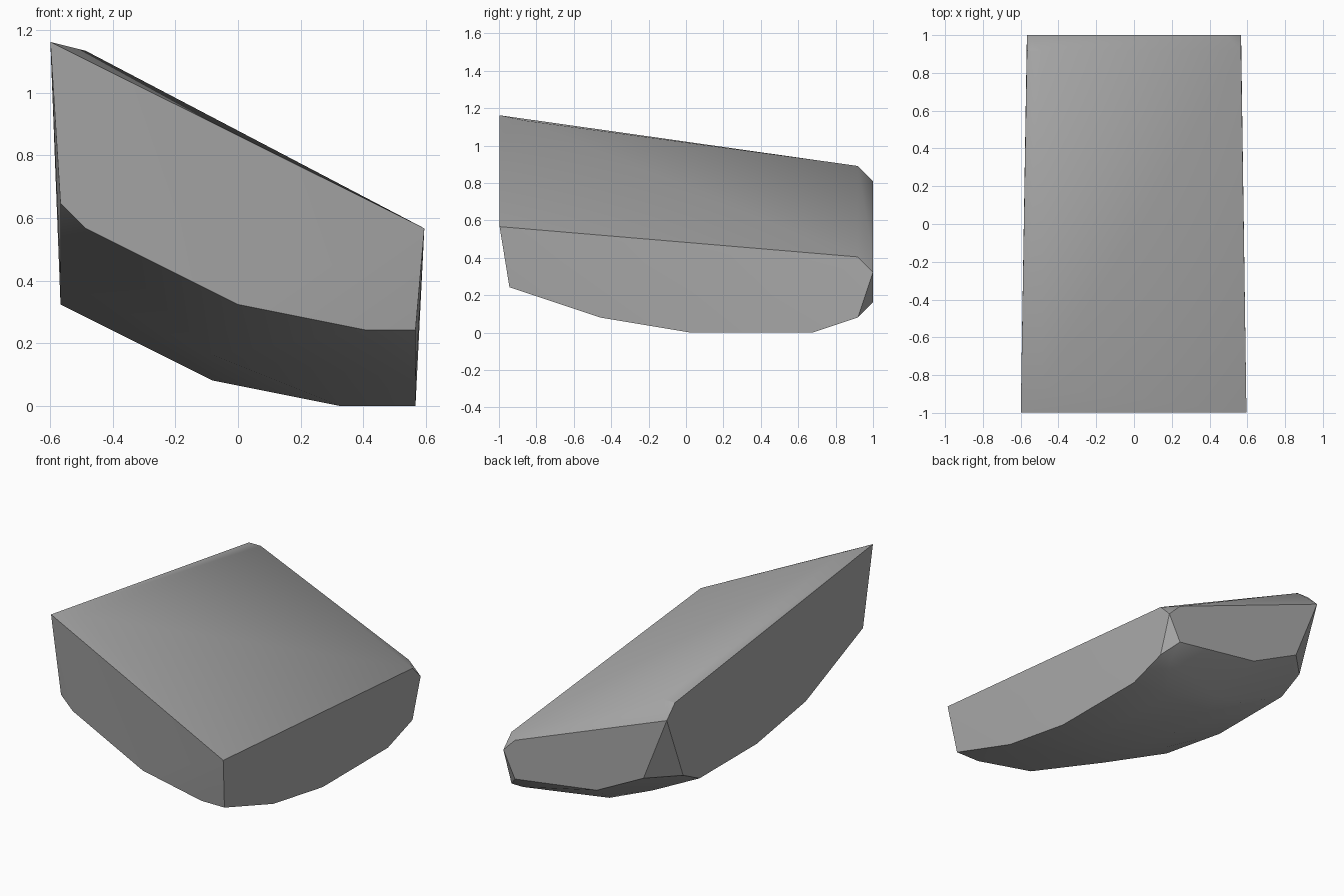
import bpy
import bmesh

# Remove the default object
default_cube = bpy.data.objects.get("Cube")
if default_cube:
    bpy.data.objects.remove(default_cube, do_unlink=True)

# The stone is carved on a regular lattice of this spacing
STEP = 0.081
LEFT, RIGHT = -7, 7          # side planes, in lattice steps across x
BACK, FRONT = 0, 24          # end planes, in lattice steps from the back


def lattice_point(across, from_back, height):
    """Turn lattice steps into a position."""
    return (across * STEP, 1 - from_back * STEP, height * STEP)


def flat_material(name, colour):
    material = bpy.data.materials.new(name)
    material.use_nodes = True
    material.diffuse_color = colour
    shader = material.node_tree.nodes["Principled BSDF"]
    shader.inputs["Base Color"].default_value = colour
    shader.inputs["Roughness"].default_value = 0.9
    return material


def hull_object(name, points, material):
    """Wrap the points in a convex skin with merged flat faces."""
    mesh = bpy.data.meshes.new(name)
    bm = bmesh.new()
    for point in points:
        bm.verts.new(point)
    result = bmesh.ops.convex_hull(bm, input=list(bm.verts))
    loose = [v for v in bm.verts if not v.link_faces]
    bmesh.ops.delete(bm, geom=loose, context="VERTS")
    bmesh.ops.dissolve_limit(bm, angle_limit=0.01,
                             verts=list(bm.verts), edges=list(bm.edges))
    bmesh.ops.recalc_face_normals(bm, faces=list(bm.faces))
    bm.to_mesh(mesh)
    bm.free()
    mesh.materials.append(material)
    stone = bpy.data.objects.new(name, mesh)
    bpy.context.collection.objects.link(stone)
    return stone


# Side outlines: (steps from back, height)
left_outline = [(1, 11), (0, 10), (2, 5), (4, 4), (11, 4), (17, 5), (FRONT, 8)]
right_outline = [(1, 5), (0, 4), (1, 1), (4, 0), (12, 0), (18, 1), (FRONT, 3)]

# End outlines: (steps across, height)
front_outline = [(-6, 7), (0, 4), (5, 3)]
back_outline = [(-5, 5), (-1, 3), (6, 2), (6, 5)]

# Upper front corners, which lean slightly outwards
front_corners = [(-7.4, 24.65, 14.35), (7.35, 24.65, 7)]

# Worn spots on the top, then on the belly
top_spots = [(-6, 23, 14), (-6, 1, 11)]
belly_spots = [(4, 4, 0), (4, 12, 0), (-1, 5, 1), (-1, 9, 1),
               (0, 3, 1), (-3, 4, 2), (-1, 17, 2), (6, 1, 1)]

lattice = front_corners + top_spots + belly_spots
lattice += [(LEFT, back, height) for back, height in left_outline]
lattice += [(RIGHT, back, height) for back, height in right_outline]
lattice += [(across, FRONT, height) for across, height in front_outline]
lattice += [(across, BACK, height) for across, height in back_outline]

# Stone block
grey_stone = flat_material("grey stone", (0.4, 0.4, 0.4, 1))
stone_block = hull_object("stone_block",
                          [lattice_point(*spot) for spot in lattice],
                          grey_stone)

# Soft shading over the worn faces, crisp at the broken edges
bpy.ops.object.select_all(action="DESELECT")
stone_block.select_set(True)
bpy.context.view_layer.objects.active = stone_block
bpy.ops.object.shade_smooth_by_angle(angle=0.52)
